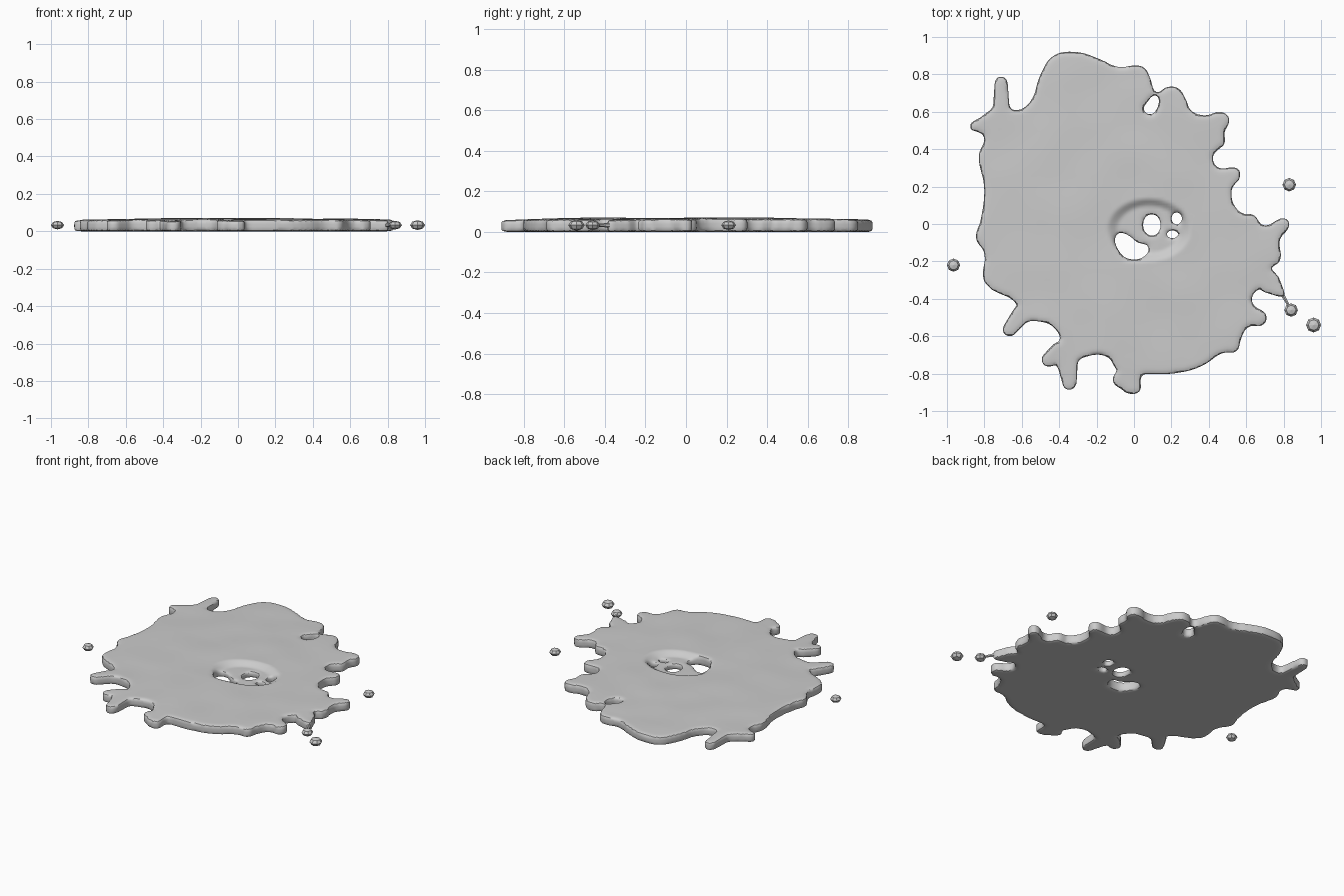
import bpy, bmesh, math
from mathutils import Vector, noise

if "Cube" in bpy.data.objects:
    bpy.data.objects.remove(bpy.data.objects["Cube"])

THICK = 0.07

# Main puddle outline, clockwise from the top
outline = [
    (-.43, .90), (-.31, .92), (-.18, .88), (-.09, .84), (.05, .84), (.09, .77),
    (.12, .70), (.17, .73), (.23, .73), (.28, .66), (.30, .61), (.38, .58),
    (.47, .60), (.51, .56), (.48, .48), (.49, .44), (.42, .36), (.45, .30),
    (.55, .30), (.57, .26), (.52, .18), (.57, .06), (.64, .05), (.69, -.01),
    (.81, .03), (.83, -.01), (.78, -.08), (.78, -.20), (.73, -.24), (.76, -.34),
    (.66, -.35), (.63, -.42), (.71, -.49), (.69, -.54), (.61, -.55), (.57, -.62),
    (.55, -.68), (.47, -.69), (.38, -.75), (.27, -.79), (.05, -.80), (-.09, -.78),
    (-.14, -.71), (-.29, -.72), (-.36, -.76), (-.42, -.70), (-.39, -.65),
    (-.43, -.55), (-.51, -.52), (-.59, -.51), (-.62, -.43), (-.80, -.31),
    (-.80, -.15), (-.845, -.08), (-.82, .02), (-.80, .19), (-.83, .37),
    (-.80, .47), (-.88, .52), (-.82, .57), (-.74, .62), (-.61, .61),
    (-.55, .66), (-.50, .80)]

# Small holes through the puddle
holes = [
    [(.12, .69), (.125, .62), (.09, .585), (.05, .61), (.07, .65)],
    [(-.09, -.05), (-.03, -.06), (.02, -.10), (.08, -.12), (.06, -.17),
     (-.01, -.19), (-.07, -.16)]]
for cx, cy, rx, ry in [(.095, -.005, .047, .06), (.228, .03, .03, .035), (.205, -.055, .035, .022)]:
    holes.append([(cx + rx * math.cos(i * math.pi / 3), cy + ry * math.sin(i * math.pi / 3))
                  for i in range(6)])

# Drips: start x, y, radius, end x, y, radius
drips = [
    (-.71, .60, .045, -.71, .755, .035), (-.60, -.48, .05, -.665, -.565, .038),
    (-.40, -.68, .05, -.455, -.725, .04), (-.36, -.72, .06, -.345, -.85, .038),
    (-.02, -.75, .07, -.02, -.86, .05), (-.07, -.83, .045, .0, -.87, .04),
    (.72, -.31, .06, .79, -.375, .018)]

curve = bpy.data.curves.new("splat", 'CURVE')
curve.dimensions = '2D'
curve.fill_mode = 'BOTH'
curve.extrude = THICK / 2
curve.resolution_u = 4
for pts in [outline] + holes:
    s = curve.splines.new('BEZIER')
    s.bezier_points.add(len(pts) - 1)
    s.use_cyclic_u = True
    for bp, (x, y) in zip(s.bezier_points, pts):
        bp.co = (x, y, 0)
        bp.handle_left_type = bp.handle_right_type = 'AUTO'
splat = bpy.data.objects.new("splat", curve)
bpy.context.collection.objects.link(splat)
splat.select_set(True)
bpy.context.view_layer.objects.active = splat
bpy.ops.object.convert(target='MESH')
splat = bpy.context.object

# Add the drips as tapered capsules
bm = bmesh.new()
bm.from_mesh(splat.data)
bmesh.ops.remove_doubles(bm, verts=bm.verts, dist=1e-5)
for x0, y0, r0, x1, y1, r1 in drips:
    new = [bm.verts.new((x + r * math.cos(i * math.pi / 6), y + r * math.sin(i * math.pi / 6), z))
           for x, y, r in ((x0, y0, r0), (x1, y1, r1))
           for i in range(12) for z in (-THICK / 2, THICK / 2)]
    res = bmesh.ops.convex_hull(bm, input=new)
    dead = {v for v in res["geom_interior"] if isinstance(v, bmesh.types.BMVert)}
    bmesh.ops.delete(bm, geom=list(dead), context='VERTS')
bmesh.ops.recalc_face_normals(bm, faces=bm.faces)
bm.to_mesh(splat.data)
bm.free()

# Fuse into one skin and round the rim
m = splat.modifiers.new("fuse", 'REMESH')
m.mode = 'VOXEL'
m.voxel_size = 0.014
bpy.ops.object.modifier_apply(modifier=m.name)
m = splat.modifiers.new("round", 'SMOOTH')
m.iterations = 4
bpy.ops.object.modifier_apply(modifier=m.name)

# Gentle dome, ripples and a shallow hollow around the centre holes
lo = min(v.co.z for v in splat.data.vertices)
for v in splat.data.vertices:
    x, y, z = v.co
    k = 1.0 - .17 * (x * x + y * y) + .07 * noise.noise(Vector((x * 4, y * 4, 0)))
    d = math.hypot((x - .08) / .2, (y + .03) / .15)
    k *= 1 - .4 * max(0, min(1, (1.1 - d) * 4))
    v.co.z = (z - lo) * k
bpy.ops.object.shade_smooth_by_angle(angle=math.radians(35))

# Stray droplets
for i, (x, y, r) in enumerate([(.83, .21, .036), (-.965, -.22, .035),
                               (.84, -.46, .036), (.96, -.54, .04)]):
    bpy.ops.mesh.primitive_uv_sphere_add(segments=8, ring_count=4, radius=r, location=(x, y, .033))
    o = bpy.context.object
    o.name = f"droplet_{i + 1}"
    o.scale.z = .65

# Thin thread to the nearest droplet
bpy.ops.mesh.primitive_cone_add(vertices=6, radius1=.012, radius2=.006, depth=.09, location=(.815, -.415, .033),
                                rotation=(math.radians(90), 0, math.radians(30)))
bpy.context.object.name = "thread"
